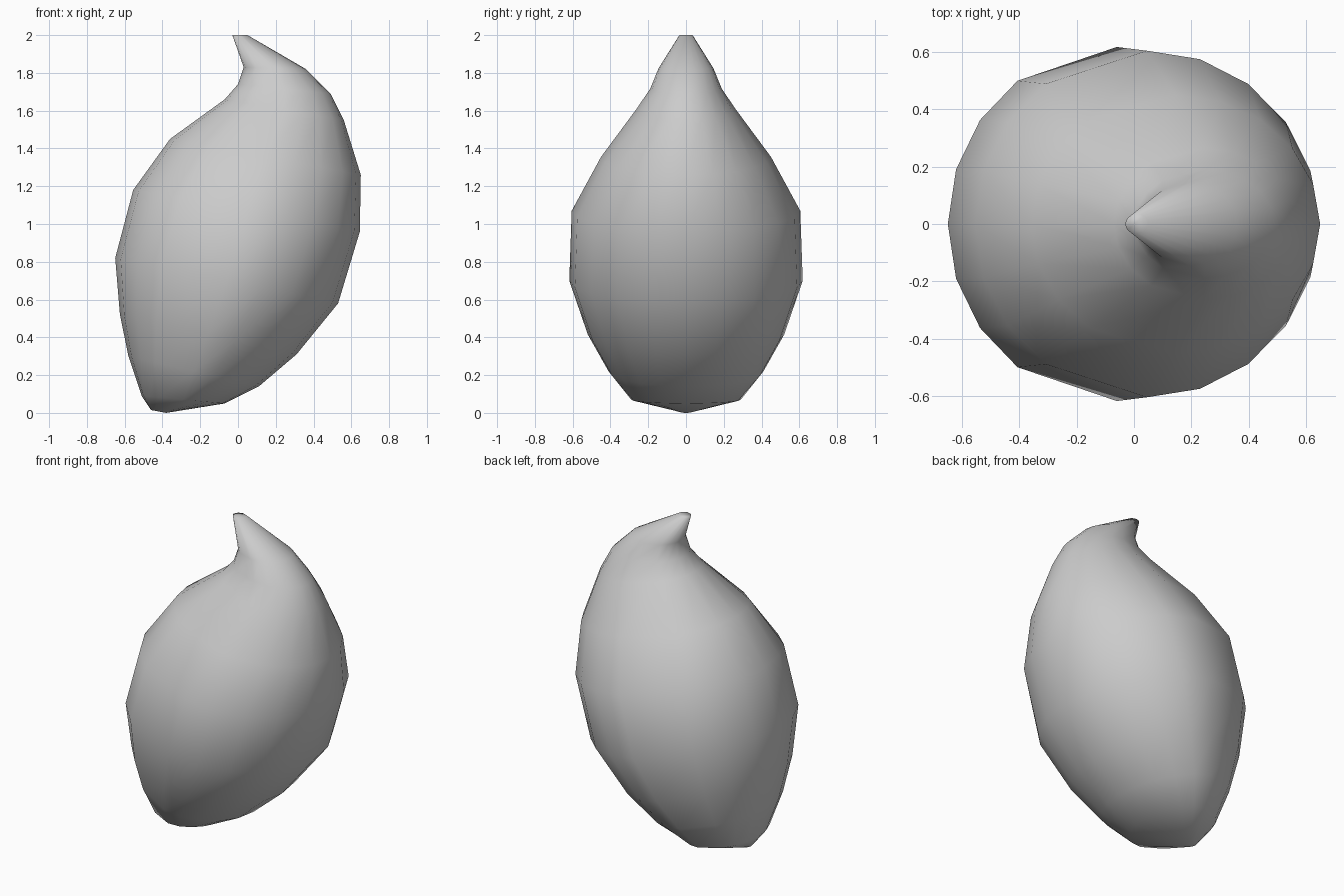
import bpy, bmesh
from math import cos, sin, radians

if "Cube" in bpy.data.objects:
    bpy.data.objects.remove(bpy.data.objects["Cube"])

# Tilted cross-sections, bottom to top: left x, left z, right x, right z, half depth
RINGS = [
    (-0.46, 0.015, -0.38, 0.0, 0.035),
    (-0.51, 0.09, -0.07, 0.05, 0.29),
    (-0.58, 0.30, 0.11, 0.14, 0.41),
    (-0.625, 0.52, 0.31, 0.31, 0.52),
    (-0.65, 0.82, 0.53, 0.58, 0.618),
    (-0.555, 1.18, 0.645, 0.96, 0.605),
    (-0.36, 1.45, 0.65, 1.26, 0.45),
    (-0.07, 1.66, 0.56, 1.55, 0.265),
    (0.0, 1.74, 0.49, 1.69, 0.19),
    (0.03, 1.83, 0.36, 1.82, 0.145),
    (-0.03, 2.0, 0.05, 2.0, 0.035),
]
# 20-sided section with one wider facet on each side
ANGLES = [radians(a) for a in range(0, 360, 18) if a not in (108, 252)]

bm = bmesh.new()
loops = []
for xl, zl, xr, zr, d in RINGS:
    cx, cz, hx, hz = (xl + xr) / 2, (zl + zr) / 2, (xr - xl) / 2, (zr - zl) / 2
    loops.append([bm.verts.new((cx + hx * cos(a), d * sin(a), cz + hz * cos(a)))
                  for a in ANGLES])

# Skin between sections and close both ends
n = len(ANGLES)
for low, high in zip(loops, loops[1:]):
    for i in range(n):
        j = (i + 1) % n
        bm.faces.new((low[i], low[j], high[j], high[i]))
bm.faces.new(loops[-1])
bm.faces.new(loops[0][::-1])
bmesh.ops.recalc_face_normals(bm, faces=bm.faces)
for f in bm.faces:
    f.smooth = True

mesh = bpy.data.meshes.new("curled_body")
bm.to_mesh(mesh)
bm.free()
body = bpy.data.objects.new("curled_body", mesh)
bpy.context.collection.objects.link(body)
